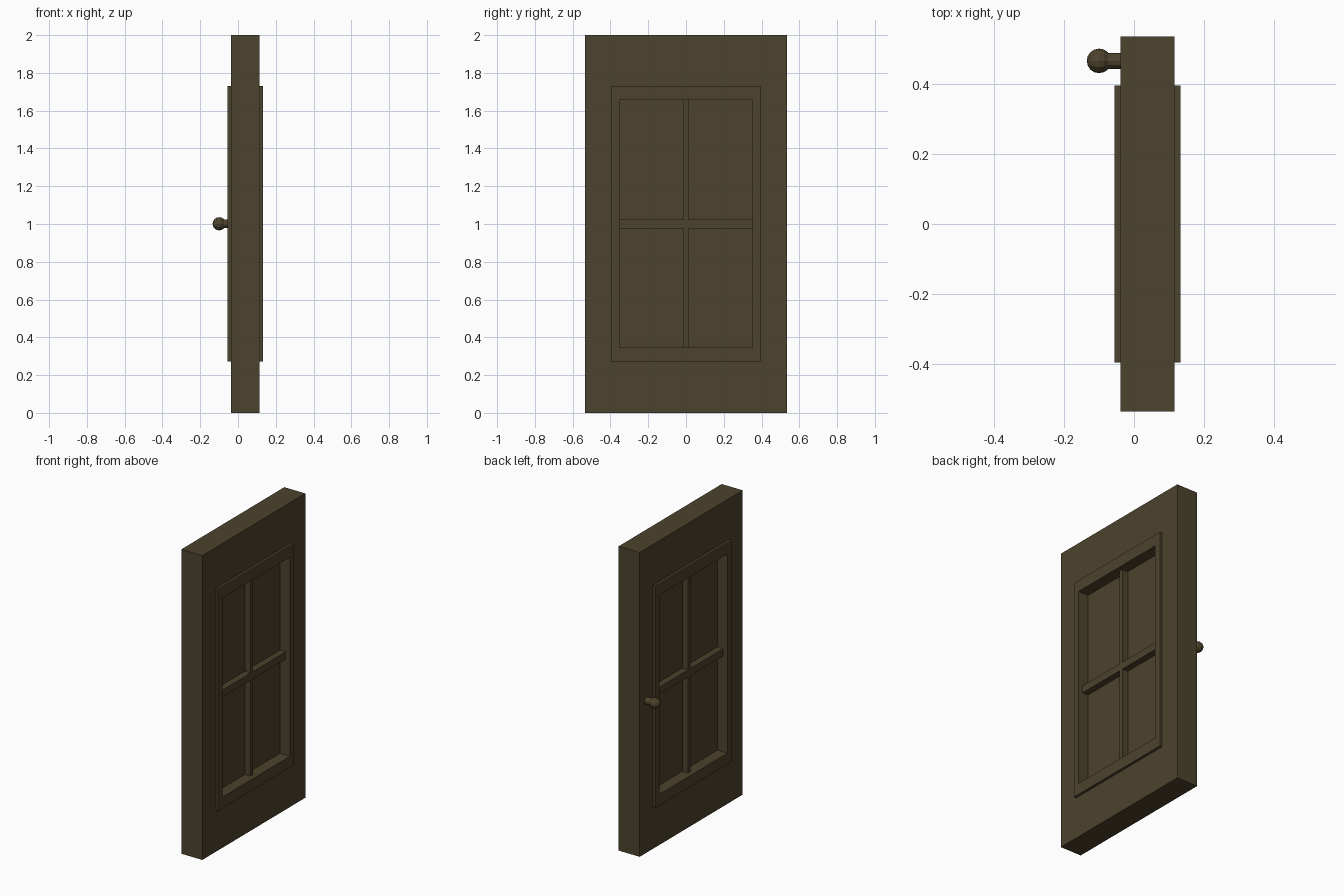
import bpy, bmesh, math
from mathutils import Matrix

if "Cube" in bpy.data.objects:
    bpy.data.objects.remove(bpy.data.objects["Cube"])

XC = 0.0385  # mid-plane of the door thickness

wood = bpy.data.materials.new("dark_brown_wood")
wood.diffuse_color = (0.074, 0.056, 0.026, 1)
wood.use_nodes = True
wood.node_tree.nodes["Principled BSDF"].inputs["Base Color"].default_value = wood.diffuse_color


def finish(bm, name):
    bmesh.ops.recalc_face_normals(bm, faces=bm.faces)
    me = bpy.data.meshes.new(name)
    bm.to_mesh(me)
    bm.free()
    me.materials.append(wood)
    ob = bpy.data.objects.new(name, me)
    bpy.context.collection.objects.link(ob)
    return ob


def ring(name, half_x, outer, inner):
    """Rectangular frame in the YZ plane; outer/inner = (half_y, z0, z1)."""
    bm = bmesh.new()

    def loop(x, r):
        h, z0, z1 = r
        return [bm.verts.new((x, y, z)) for y, z in ((-h, z0), (h, z0), (h, z1), (-h, z1))]

    a, b = XC - half_x, XC + half_x
    loops = [loop(a, outer), loop(b, outer), loop(b, inner), loop(a, inner)]
    for i in range(4):
        p, q = loops[i], loops[(i + 1) % 4]
        for k in range(4):
            n = (k + 1) % 4
            bm.faces.new((p[k], p[n], q[n], q[k]))
    return finish(bm, name)


def box(name, half_x, half_y, z0, z1, y=0):
    bm = bmesh.new()
    bmesh.ops.create_cube(bm, size=1, matrix=Matrix.Translation((XC, y, (z0 + z1) / 2))
                          @ Matrix.Diagonal((2 * half_x, 2 * half_y, z1 - z0, 1)))
    return finish(bm, name)


opening = (0.352, 0.347, 1.656)
trim_outer = (0.395, 0.273, 1.731)

# Door slab and the raised trim running through it
ring("door_slab", 0.0765, (0.535, 0, 2), trim_outer)
ring("panel_trim", 0.0935, trim_outer, opening)

# Recessed panel and crossing bars
box("recessed_panel", 0.02, *opening)
box("horizontal_bar", 0.062, 0.352, 0.977, 1.025)
box("lower_bar", 0.062, 0.0125, 0.347, 0.977)
box("upper_bar", 0.062, 0.0125, 1.025, 1.656)

# Knob: short neck and faceted ball, on one side only
turn = Matrix.Rotation(math.radians(90), 4, 'Y')
bm = bmesh.new()
bmesh.ops.create_cone(bm, cap_ends=True, segments=12, radius1=0.023, radius2=0.023, depth=0.05,
                      matrix=Matrix.Translation((-0.06, 0.465, 1.001)) @ turn)
finish(bm, "knob_neck")
bm = bmesh.new()
bmesh.ops.create_uvsphere(bm, u_segments=12, v_segments=8, radius=0.035,
                          matrix=Matrix.Translation((-0.0995, 0.465, 1.001)) @ turn)
finish(bm, "knob_ball")
